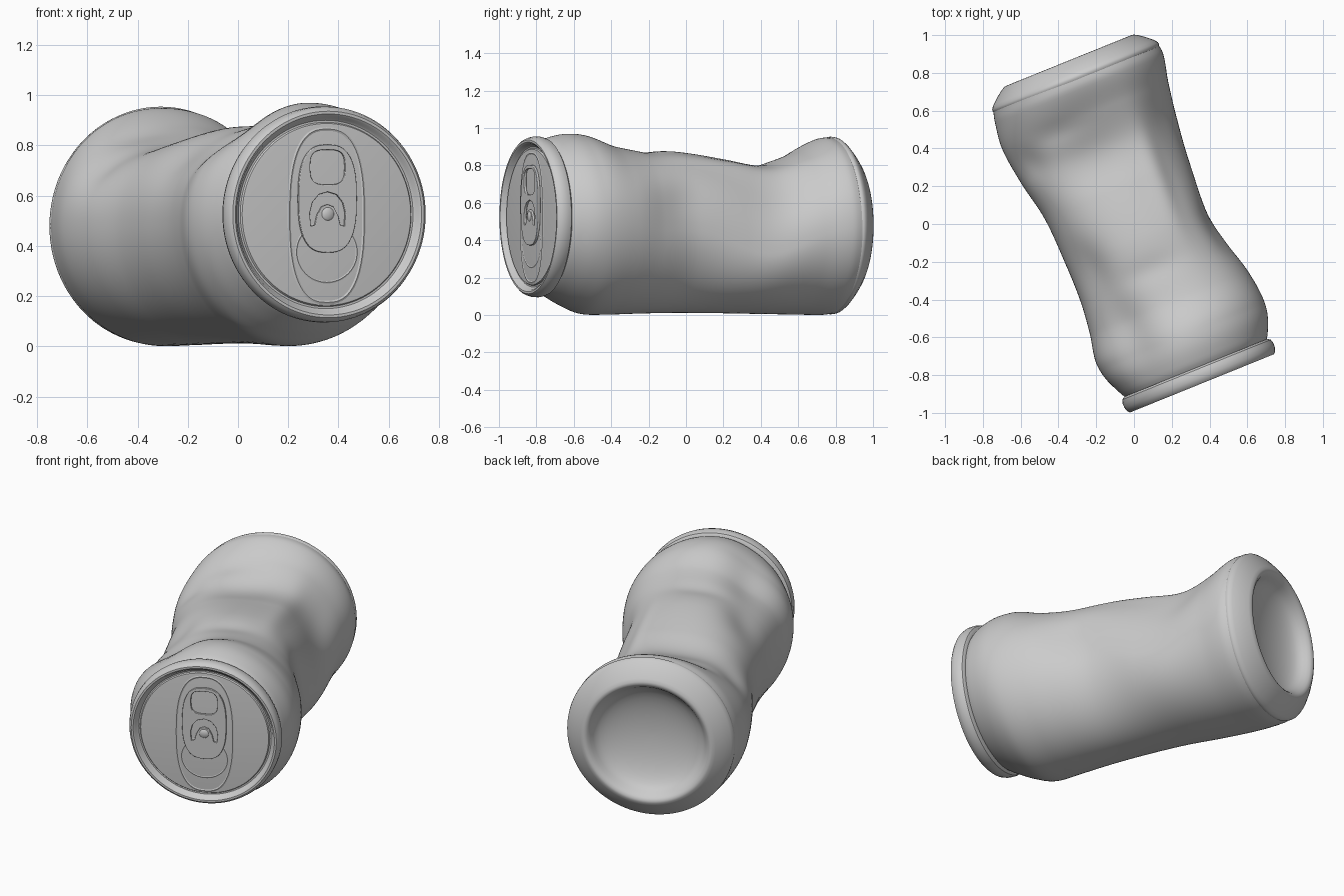
import bpy, bmesh
from math import sin, cos, pi, exp, radians
from mathutils import Matrix

if "Cube" in bpy.data.objects:
    bpy.data.objects.remove(bpy.data.objects["Cube"])

# Can frame: local x = sideways, local y = height, local z = along the axis towards the lid
AX, AY = 0.375, -0.927
FRAME = Matrix(((-AY, 0, AX, 0), (AX, 0, AY, 0), (0, 1, 0, 0), (0, 0, 0, 1)))


def add_mesh(name, rings, cap=False, angle=50):
    """Skin a list of closed rings (local points) into one smooth object."""
    bm = bmesh.new()
    vs = [[bm.verts.new(p) for p in ring] for ring in rings]
    n = len(rings[0])
    for a, b in zip(vs, vs[1:]):
        for i in range(n):
            j = (i + 1) % n
            bm.faces.new((a[i], a[j], b[j], b[i]))
    if cap:
        bm.faces.new(vs[-1])
    bmesh.ops.recalc_face_normals(bm, faces=bm.faces)
    mesh = bpy.data.meshes.new(name)
    bm.to_mesh(mesh)
    bm.free()
    ob = bpy.data.objects.new(name, mesh)
    bpy.context.collection.objects.link(ob)
    ob.matrix_world = FRAME
    smooth(ob, angle)
    return ob


def smooth(ob, angle):
    bpy.ops.object.select_all(action='DESELECT')
    ob.select_set(True)
    bpy.context.view_layer.objects.active = ob
    bpy.ops.object.shade_smooth_by_angle(angle=radians(angle))


def lathe(name, profile, cx, cy, n=96, angle=50):
    rings = [[(cx + r * cos(2 * pi * i / n), cy + r * sin(2 * pi * i / n), t)
              for i in range(n)] for r, t in profile]
    return add_mesh(name, rings, True, angle)


def spow(v, e):
    return abs(v) ** e * (1 if v >= 0 else -1)


def oval(cx, cy, hx, hy, p=2.0, n=64):
    return [(cx + hx * spow(cos(2 * pi * i / n), 2 / p),
             cy + hy * spow(sin(2 * pi * i / n), 2 / p)) for i in range(n)]


def outline(name, loops, t, bevel, extrude=0.0, fill=False):
    """Closed flat outlines: a filled plate with holes, or a rounded bead."""
    cu = bpy.data.curves.new(name, 'CURVE')
    cu.dimensions = '2D' if fill else '3D'
    cu.fill_mode = 'BOTH' if fill else 'FULL'
    cu.extrude, cu.bevel_depth, cu.bevel_resolution = extrude, bevel, 2
    for pts in loops:
        sp = cu.splines.new('POLY')
        sp.points.add(len(pts) - 1)
        for q, (x, y) in zip(sp.points, pts):
            q.co = (x, y, 0, 1)
        sp.use_cyclic_u = True
    ob = bpy.data.objects.new(name, cu)
    bpy.context.collection.objects.link(ob)
    ob.matrix_world = FRAME @ Matrix.Translation((0, 0, t))
    bpy.ops.object.select_all(action='DESELECT')
    ob.select_set(True)
    bpy.context.view_layer.objects.active = ob
    bpy.ops.object.convert(target='MESH')
    smooth(bpy.context.object, 40)


# Crushed body stations: axis position, left, right, bottom, top
STATIONS = [
    (-0.845, -0.463, 0.473, 0.010, 0.948),
    (-0.78, -0.480, 0.482, 0.001, 0.945),
    (-0.63, -0.498, 0.452, 0.003, 0.875),
    (-0.43, -0.474, 0.422, 0.006, 0.815),
    (-0.20, -0.428, 0.396, 0.010, 0.838),
    (0.07, -0.416, 0.386, 0.012, 0.874),
    (0.28, -0.417, 0.425, 0.008, 0.882),
    (0.45, -0.435, 0.465, 0.003, 0.910),
    (0.60, -0.462, 0.485, 0.006, 0.966),
    (0.70, -0.448, 0.478, 0.045, 0.974),
    (0.80, -0.405, 0.440, 0.100, 0.950),
    (0.845, -0.380, 0.412, 0.130, 0.922),
]

# Dents and ridges: axis position, angle, spread along, spread around, depth
DENTS = [
    (0.54, 124, 0.22, 25, 0.064),
    (0.14, 136, 0.17, 22, 0.035),
    (-0.38, 98, 0.17, 20, 0.020),
    (-0.18, 62, 0.32, 10, -0.018),
    (-0.46, 34, 0.24, 22, 0.028),
    (-0.50, 140, 0.10, 16, 0.018),
    (0.26, 92, 0.07, 20, 0.010),
    (0.20, 14, 0.16, 20, 0.022),
    (-0.60, 112, 0.06, 18, 0.012),
]


def station(t):
    """Cubic interpolation through the body stations."""
    S = STATIONS
    k = max(i for i in range(len(S) - 1) if S[i][0] <= t + 1e-9)
    p1, p2 = S[k], S[k + 1]
    p0, p3 = S[max(k - 1, 0)], S[min(k + 2, len(S) - 1)]
    h = p2[0] - p1[0]
    u = (t - p1[0]) / h
    out = []
    for c in range(1, 5):
        m1 = (p2[c] - p0[c]) / (p2[0] - p0[0]) * h
        m2 = (p3[c] - p1[c]) / (p3[0] - p1[0]) * h
        out.append((2*u**3 - 3*u*u + 1) * p1[c] + (u**3 - 2*u*u + u) * m1
                   + (3*u*u - 2*u**3) * p2[c] + (u**3 - u*u) * m2)
    return out


def body_ring(t, n=128):
    left, right, low, high = station(t)
    base_mid = 0.48 + 0.045 * max(0.0, min(1.0, (t - 0.3) / 0.5))
    flat = max(0.0, 1 - (abs(t + 0.1) / 0.75) ** 3)
    ring = []
    for i in range(n):
        a = 2 * pi * i / n
        c, s = cos(a), sin(a)
        # the crushed right side is widest lower down
        mid = base_mid - (0.15 * exp(-((t + 0.32) / 0.28) ** 2) if c > 0 else 0.0)
        if s > 0:       # crushed upper half is squarer
            e = 2 / (2 + 0.3 * flat)
            c, s = spow(c, e), spow(s, e)
        x = c * right if c > 0 else -c * left
        y = s * (high - mid) if s > 0 else s * (mid - low)
        d = 0.0
        for dt, da, st, sa, depth in DENTS:
            w = (a * 180 / pi - da + 180) % 360 - 180
            d += depth * exp(-((t - dt) / st) ** 2 - (w / sa) ** 2)
        ring.append((x - d * cos(a), mid + y - d * sin(a), t))
    return ring


N = 110
add_mesh("can_body", [body_ring(-0.845 + 1.69 * i / N) for i in range(N + 1)])

# Domed base with a chamfered foot
dome = [(0.32 * cos(k * pi / 20), -0.905 + 0.11 * sin(k * pi / 20)) for k in range(1, 10)]
lathe("can_base", [(0.470, -0.822), (0.475, -0.832), (0.473, -0.845), (0.460, -0.862),
                   (0.425, -0.893), (0.385, -0.922), (0.368, -0.931), (0.354, -0.932),
                   (0.340, -0.923), (0.328, -0.908)]
      + dome + [(0.01, -0.795)], 0.005, 0.479, angle=70)

# Lid with a rolled rim and a shallow recess
LX, LY = 0.0175, 0.525
lathe("can_lid", [(0.385, 0.828), (0.410, 0.829), (0.424, 0.839), (0.430, 0.860), (0.429, 0.885),
                  (0.422, 0.906), (0.411, 0.917), (0.400, 0.917), (0.391, 0.910), (0.384, 0.895),
                  (0.375, 0.888), (0.367, 0.888), (0.362, 0.896), (0.355, 0.897), (0.01, 0.897)],
      LX, LY, angle=35)

# Embossed panel bead and mouth score line, both mostly sunk into the lid
outline("panel_bead", [oval(LX, 0.52, 0.160, 0.345, 2.6)], 0.880, 0.020)
outline("mouth_score", [oval(LX, 0.375, 0.13, 0.12)], 0.890, 0.009)

# Pull tab with finger hole and arched slot, plus its rivet
half = [(0.075, 0.475), (0.080, 0.53), (0.068, 0.575), (0.04, 0.607)]
inner = [(0.052, 0.480), (0.042, 0.52), (0.024, 0.553)]
arch = ([(LX + x, y) for x, y in half] + [(LX, 0.618)] + [(LX - x, y) for x, y in half[::-1]]
        + [(LX - x, y) for x, y in inner] + [(LX, 0.562)] + [(LX + x, y) for x, y in inner[::-1]])
outline("pull_tab", [oval(LX, 0.588, 0.122, 0.212, 2.7), oval(LX, 0.713, 0.078, 0.072, 3.2), arch],
        0.904, 0.003, 0.004, True)
lathe("rivet", [(0.026, 0.896), (0.026, 0.911), (0.020, 0.916), (0.002, 0.917)], LX, 0.527, 32)
